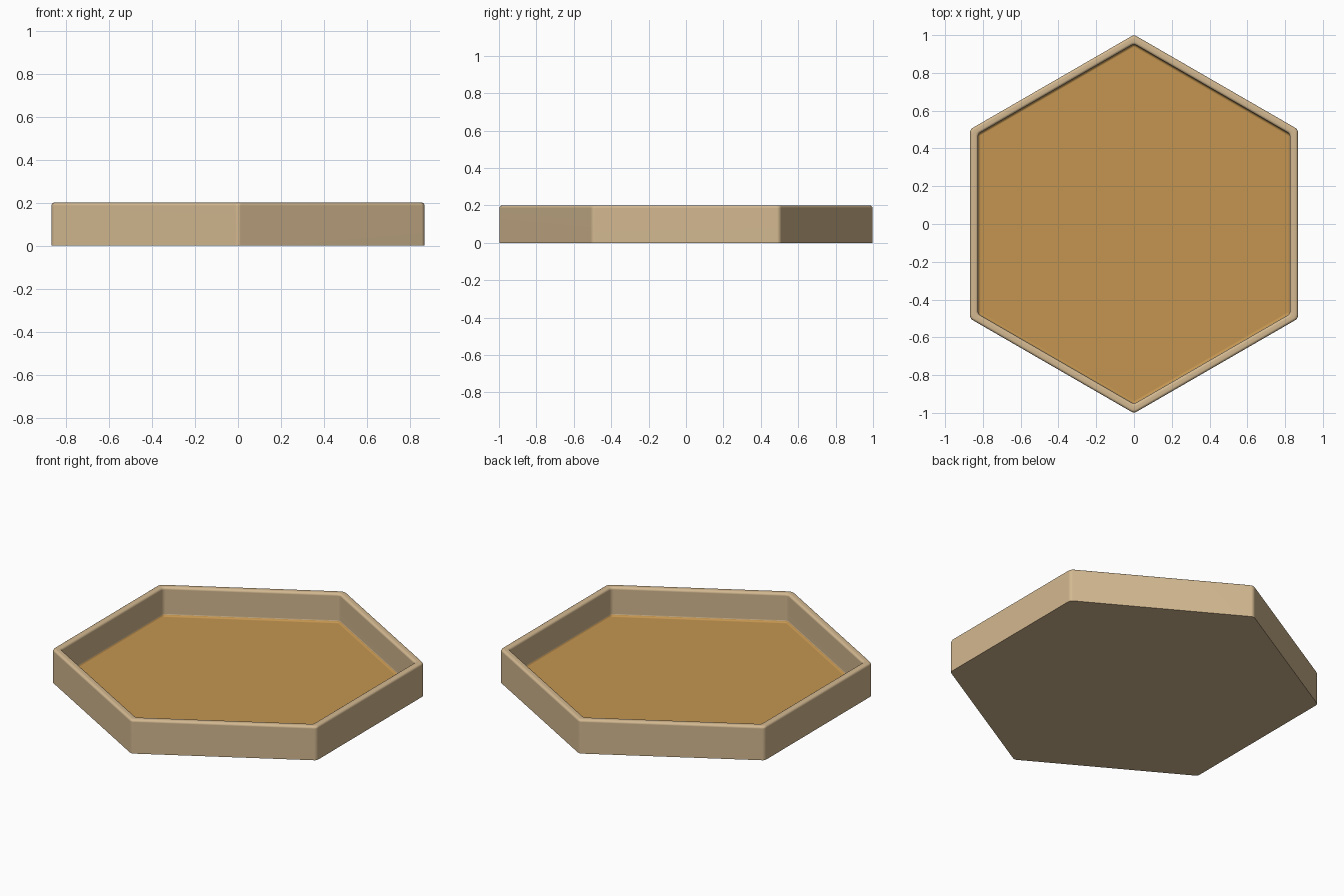
import bpy, bmesh, math

if "Cube" in bpy.data.objects:
    bpy.data.objects.remove(bpy.data.objects["Cube"])

HEIGHT, FLOOR = 0.20, 0.03
OUTER, INNER = 1.002, 0.953


def material(name, colour):
    m = bpy.data.materials.new(name)
    m.diffuse_color = (*colour, 1.0)
    m.use_nodes = True
    m.node_tree.nodes["Principled BSDF"].inputs["Base Color"].default_value = m.diffuse_color
    return m


def hexagon(bm, radius, z):
    return [bm.verts.new((radius * math.sin(i * math.pi / 3),
                          radius * math.cos(i * math.pi / 3), z)) for i in range(6)]


# Tray body: hexagon rings from the base up the outside, over the rim, down to the floor
bm = bmesh.new()
rings = [hexagon(bm, r, z) for r, z in
         ((OUTER, 0), (OUTER, HEIGHT), (INNER, HEIGHT), (INNER, FLOOR))]
bm.faces.new(rings[0])
bm.faces.new(rings[-1])
for a, b in zip(rings, rings[1:]):
    for i in range(6):
        j = (i + 1) % 6
        bm.faces.new((a[i], a[j], b[j], b[i]))
bmesh.ops.recalc_face_normals(bm, faces=bm.faces[:])

# Soft rim, corners and floor joint; crisp underside
edges = [e for e in bm.edges if max(v.co.z for v in e.verts) > 0.001]
bmesh.ops.bevel(bm, geom=edges, offset=0.014, offset_type='OFFSET', segments=4,
                profile=0.5, affect='EDGES', clamp_overlap=True)

# Inner floor and its joint take the darker wood colour
for f in bm.faces:
    f.smooth = True
    c = f.calc_center_median()
    if f.normal.z > 0.3 and 0.02 < c.z < 0.06:
        f.material_index = 1

mesh = bpy.data.meshes.new("hexagonal_tray")
bm.to_mesh(mesh)
bm.free()
mesh.materials.append(material("pale wood", (0.65, 0.48, 0.28)))
mesh.materials.append(material("warm wood floor", (0.55, 0.30, 0.08)))
tray = bpy.data.objects.new("hexagonal_tray", mesh)
bpy.context.collection.objects.link(tray)

# Smooth bevels with flat broad faces
bpy.context.view_layer.objects.active = tray
tray.select_set(True)
bpy.ops.object.shade_smooth_by_angle(angle=math.radians(40))
wn = tray.modifiers.new("flat_broad_faces", 'WEIGHTED_NORMAL')
wn.keep_sharp = True
